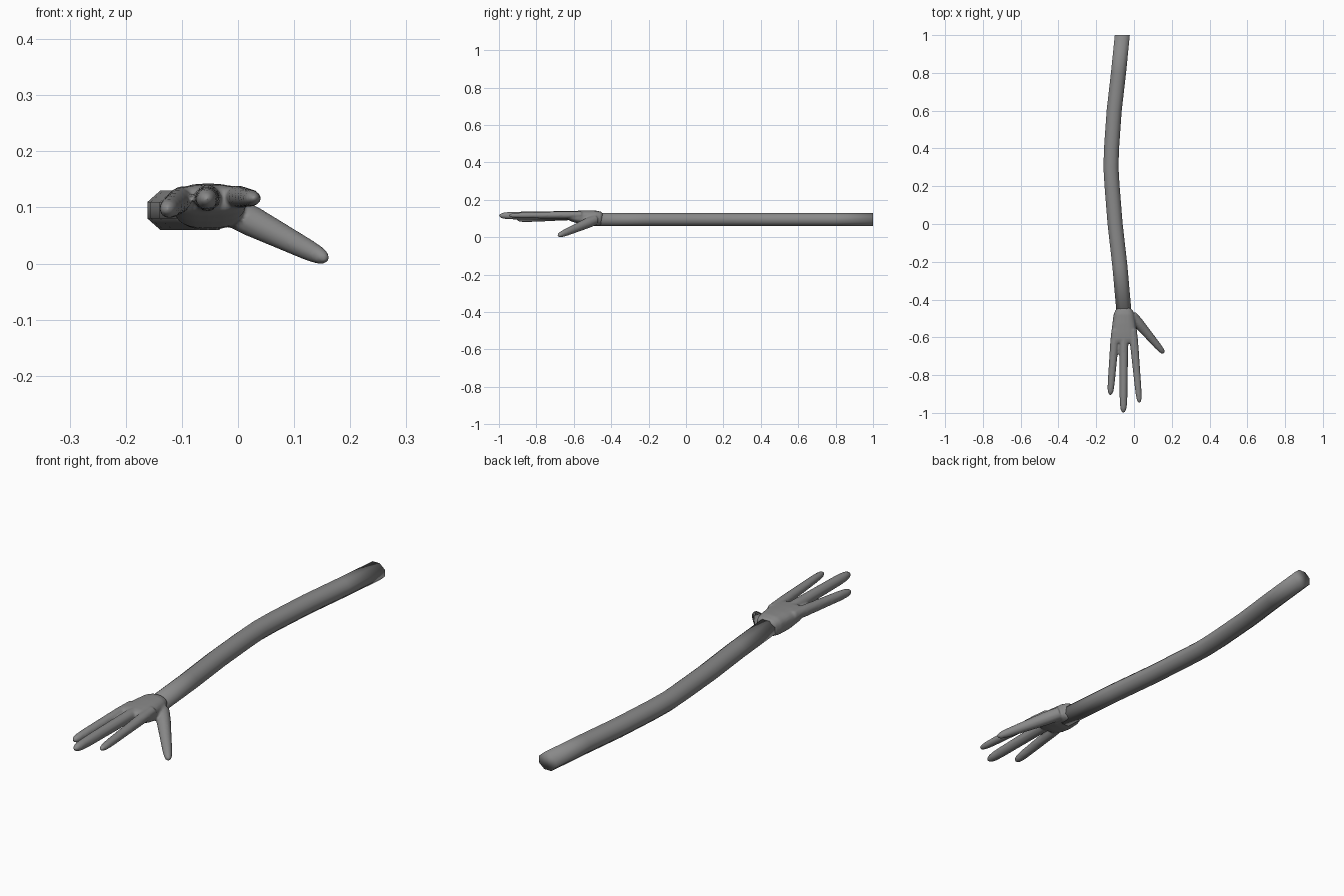
import bpy, bmesh, math
from mathutils import Vector

cube = bpy.data.objects.get("Cube")
if cube:
    bpy.data.objects.remove(cube, do_unlink=True)

grey = bpy.data.materials.new("mid_grey")
grey.use_nodes = True
colour = (0.25, 0.25, 0.25, 1)
grey.diffuse_color = colour
grey.node_tree.nodes["Principled BSDF"].inputs["Base Color"].default_value = colour


def loft(bm, stations, sides, power=1.0, turn=0.0):
    """Skin closed rings, each station being (x, y, z, half width, half height)."""
    points = [Vector(s[:3]) for s in stations]
    rings = []
    for i, (x, y, z, w, h) in enumerate(stations):
        ahead = points[min(i + 1, len(points) - 1)] - points[max(i - 1, 0)]
        if i in (0, len(points) - 1) and power == 1.0 and turn:
            ahead = Vector((0, -1, 0))
        across = ahead.cross(Vector((0, 0, 1))).normalized()
        up = across.cross(ahead).normalized()
        ring = []
        for k in range(sides):
            a = 2 * math.pi * k / sides + turn
            c, s = math.cos(a), math.sin(a)
            c = math.copysign(abs(c) ** power, c)
            s = math.copysign(abs(s) ** power, s)
            ring.append(bm.verts.new(points[i] + across * w * c + up * h * s))
        rings.append(ring)
    for a, b in zip(rings, rings[1:]):
        for k in range(sides):
            n = (k + 1) % sides
            bm.faces.new((a[k], a[n], b[n], b[k]))
    bm.faces.new(rings[0][::-1])
    bm.faces.new(rings[-1])


def digit(bm, base, tip, r0, r1, flat=1.0):
    """Tapered finger with a rounded tip."""
    base, tip = Vector(base), Vector(tip)
    stations = []
    for t, f in ((0, .9), (.2, 1), (.4, 1), (.6, 1), (.8, 1),
                 (.9, .93), (.95, .8), (.985, .5), (1, .15)):
        r = (r0 + (r1 - r0) * t) * f
        stations.append((*base.lerp(tip, t), r, r * flat))
    loft(bm, stations, 12)


def finish(name, bm):
    bmesh.ops.recalc_face_normals(bm, faces=bm.faces)
    mesh = bpy.data.meshes.new(name)
    bm.to_mesh(mesh)
    bm.free()
    mesh.materials.append(grey)
    mesh.polygons.foreach_set("use_smooth", [True] * len(mesh.polygons))
    obj = bpy.data.objects.new(name, mesh)
    bpy.context.collection.objects.link(obj)
    return obj


# Arm: a gently bent eight-sided tube
path = [(-.062, 1), (-.082, .8), (-.105, .6), (-.119, .4), (-.122, .3),
        (-.116, .2), (-.1, 0), (-.075, -.22), (-.05, -.5)]
bm = bmesh.new()
loft(bm, [(x, y, .095, .043, .038) for x, y in path], 8, 1.0, math.pi / 8)
finish("arm", bm)

# Hand: palm, three fingers and a thumb blended into one skin
bm = bmesh.new()
loft(bm, [(-.052, -.445, .098, .03, .026), (-.052, -.455, .099, .046, .037),
          (-.053, -.48, .101, .055, .041), (-.053, -.53, .103, .062, .04),
          (-.052, -.58, .108, .067, .034), (-.051, -.615, .113, .066, .027),
          (-.051, -.632, .115, .06, .019)], 20, .75)
digit(bm, (-.098, -.56, .117), (-.126, -.906, .096), .024, .018)
digit(bm, (-.054, -.56, .117), (-.056, -1, .115), .025, .02)
digit(bm, (-.006, -.56, .12), (.029, -.948, .116), .024, .016, .9)
digit(bm, (-.01, -.485, .093), (.159, -.685, .007), .031, .016)
hand = finish("hand", bm)
remesh = hand.modifiers.new("blend", "REMESH")
remesh.mode = "VOXEL"
remesh.voxel_size = .005
remesh.use_smooth_shade = True
soften = hand.modifiers.new("soften", "SMOOTH")
soften.factor = .5
soften.iterations = 4
